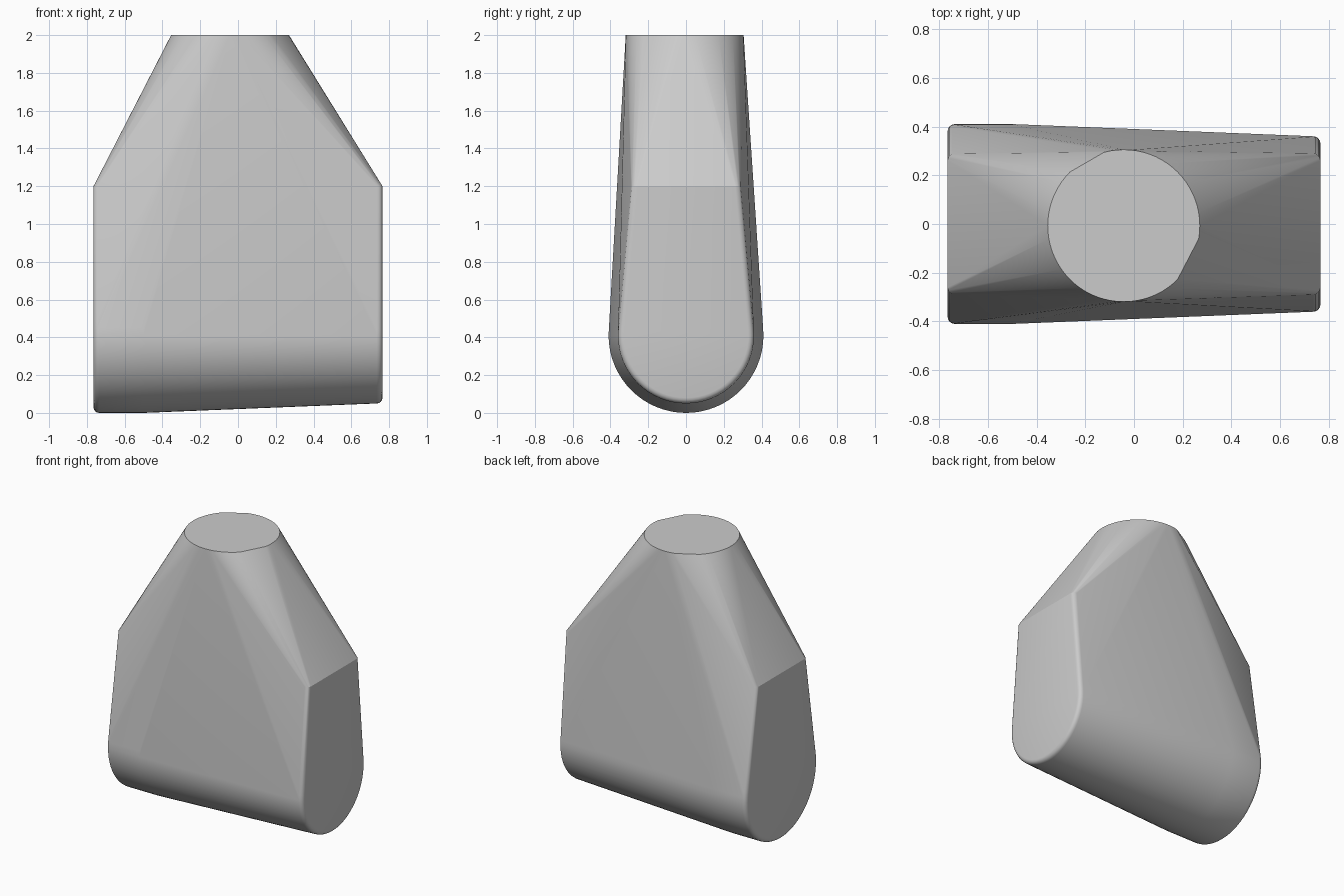
import bpy
import bmesh
from math import radians, sin, cos, tau

cube = bpy.data.objects.get("Cube")
if cube:
    bpy.data.objects.remove(cube, do_unlink=True)

END_X = 0.765      # half length of the body
ROUND = 0.03       # rounding of the end rims
AXIS_Z = 0.41      # height of the rounded base's axis
SHOULDER_Z = 1.2
SHOULDER_Y = 0.29
STEPS = 4

grey = bpy.data.materials.new("plain grey")
grey.use_nodes = True
colour = (0.6, 0.6, 0.6, 1)
grey.diffuse_color = colour
grey.node_tree.nodes["Principled BSDF"].inputs["Base Color"].default_value = colour

points = []


def base_ring(x, radius):
    """Ring of the rounded base, around the x axis."""
    for i in range(64):
        a = tau * i / 64
        points.append((x, radius * cos(a), AXIS_Z + radius * sin(a)))


# Rounded ends: base rims and shoulder corners
for side, radius in ((-1, 0.41), (1, 0.36)):
    for i in range(STEPS + 1):
        a = radians(90) * i / STEPS
        x = side * (END_X - ROUND + ROUND * sin(a))
        inset = ROUND * (1 - cos(a))
        base_ring(x, radius - inset)
        for y in (-1, 1):
            points.append((x, y * (SHOULDER_Y - inset), SHOULDER_Z))

# The base stays full width a little way before it tapers
base_ring(-0.5, 0.41)

# Round top with two flattened stretches
for i in range(72):
    angle = i * 5
    if 107 < angle < 132 or 317 < angle < 346:
        continue
    a = radians(angle)
    points.append((-0.042 + 0.312 * cos(a), -0.007 + 0.312 * sin(a), 2))

# Wrap the outlines in one tight skin
bm = bmesh.new()
for p in points:
    bm.verts.new(p)
bmesh.ops.convex_hull(bm, input=bm.verts[:], use_existing_faces=False)
bmesh.ops.delete(bm, geom=[v for v in bm.verts if not v.link_faces], context='VERTS')
bmesh.ops.dissolve_limit(bm, angle_limit=radians(0.2), verts=bm.verts[:], edges=bm.edges[:])
bmesh.ops.recalc_face_normals(bm, faces=bm.faces[:])

mesh = bpy.data.meshes.new("tapered_body")
bm.to_mesh(mesh)
bm.free()
mesh.materials.append(grey)
body = bpy.data.objects.new("tapered_body", mesh)
bpy.context.collection.objects.link(body)

bpy.ops.object.select_all(action='DESELECT')
body.select_set(True)
bpy.context.view_layer.objects.active = body
bpy.ops.object.shade_smooth_by_angle(angle=radians(25))
